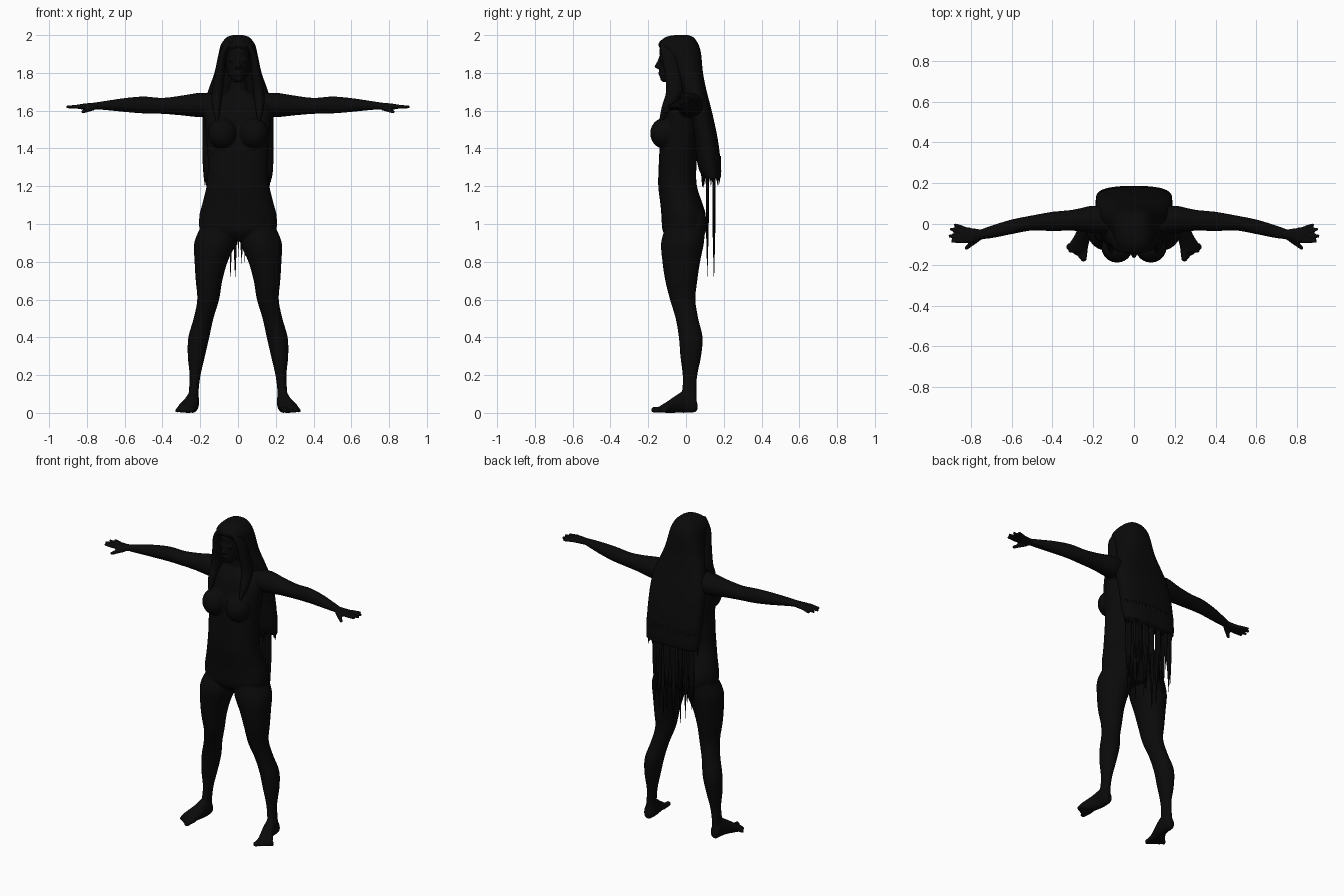
import bpy
import bmesh
import math
import random
from mathutils import Matrix, Vector

random.seed(4)
cube = bpy.data.objects.get("Cube")
if cube:
    bpy.data.objects.remove(cube, do_unlink=True)

black = bpy.data.materials.new("near_black")
black.use_nodes = True
tone = (0.003, 0.003, 0.003, 1)
black.diffuse_color = tone
black.node_tree.nodes["Principled BSDF"].inputs["Base Color"].default_value = tone


def spline(rows, steps):
    """Smoothly interpolate between the rows of a cross-section list."""
    result = []
    for i in range(len(rows) - 1):
        a, b, c, d = (rows[max(i - 1, 0)], rows[i], rows[i + 1], rows[min(i + 2, len(rows) - 1)])
        for k in range(steps):
            t = k / steps
            result.append([q + t * (r - p) / 2 + t * t * (2 * p - 5 * q + 4 * r - s) / 2
                           + t ** 3 * (3 * q - p - 3 * r + s) / 2
                           for p, q, r, s in zip(a, b, c, d)])
    return result + [rows[-1]]


def loft(bm, axis, rows, power=2, seg=28, steps=5):
    """Rows are (position along axis, u min, u max, v min, v max)."""
    rings = []
    for t, u0, u1, v0, v1 in spline(rows, steps):
        ring = []
        for k in range(seg):
            ang = math.tau * k / seg
            c, s = math.cos(ang), math.sin(ang)
            u = (u0 + u1) / 2 + (u1 - u0) / 2 * math.copysign(abs(c) ** (2 / power), c)
            v = (v0 + v1) / 2 + (v1 - v0) / 2 * math.copysign(abs(s) ** (2 / power), s)
            ring.append(bm.verts.new({"x": (t, u, v), "y": (u, t, v), "z": (u, v, t)}[axis]))
        rings.append(ring)
    for a, b in zip(rings, rings[1:]):
        for k in range(seg):
            n = (k + 1) % seg
            bm.faces.new((a[k], a[n], b[n], b[k]))
    bm.faces.new(rings[0])
    bm.faces.new(rings[-1])


def column(bm, rows, **options):
    """Symmetric loft up z; rows are (z, half width, front, back)."""
    loft(bm, "z", [(z, -w, w, f, b) for z, w, f, b in rows], **options)


def ball(bm, loc, radii):
    bmesh.ops.create_uvsphere(bm, u_segments=20, v_segments=12, radius=1,
                              matrix=Matrix.Translation(loc) @ Matrix.Diagonal((*radii, 1)))


def digit(bm, start, end, r0, r1):
    """Tapered finger or toe with a round tip."""
    start, end = Vector(start), Vector(end)
    d = end - start
    turn = d.to_track_quat("Z", "Y").to_matrix().to_4x4()
    bmesh.ops.create_cone(bm, cap_ends=True, segments=12, radius1=r0, radius2=r1, depth=d.length,
                          matrix=Matrix.Translation((start + end) / 2) @ turn)
    ball(bm, end, (r1, r1, r1))


def mirror(bm):
    """Copy everything so far to the other side."""
    copy = bmesh.ops.duplicate(bm, geom=bm.verts[:] + bm.edges[:] + bm.faces[:])["geom"]
    verts = [g for g in copy if isinstance(g, bmesh.types.BMVert)]
    bmesh.ops.scale(bm, vec=(-1, 1, 1), verts=verts)


def finish(bm, name):
    bmesh.ops.recalc_face_normals(bm, faces=bm.faces[:])
    mesh = bpy.data.meshes.new(name)
    bm.to_mesh(mesh)
    bm.free()
    mesh.shade_smooth()
    mesh.materials.append(black)
    obj = bpy.data.objects.new(name, mesh)
    bpy.context.collection.objects.link(obj)
    return obj


body = bmesh.new()

# Leg
loft(body, "z", [
    (.98, .01, .2, -.11, .1), (.9, .012, .232, -.132, .095), (.8, .055, .23, -.125, .075),
    (.7, .083, .224, -.11, .06), (.6, .1, .216, -.085, .05), (.5, .13, .235, -.055, .065),
    (.4, .152, .263, -.038, .088), (.3, .175, .266, -.03, .08), (.2, .198, .256, -.018, .06),
    (.12, .208, .26, -.02, .055), (.04, .21, .27, -.03, .058)])

# Foot and toes
loft(body, "y", [
    (.06, .222, .255, .015, .05), (.045, .21, .268, .003, .09), (0, .205, .272, 0, .12),
    (-.05, .21, .288, 0, .095), (-.1, .222, .318, 0, .06), (-.14, .232, .322, .002, .036)])
for i in range(5):
    x = .247 + .019 * i
    r = .016 if i == 0 else .011
    digit(body, (x - .008, -.1, .02), (x, -.17 + .014 * i, r), r, r)

# Arm
loft(body, "x", [
    (.12, -.05, .08, 1.57, 1.69), (.2, -.045, .09, 1.565, 1.695), (.3, -.033, .07, 1.575, 1.68),
    (.4, -.035, .06, 1.583, 1.668), (.5, -.032, .042, 1.585, 1.675), (.6, -.05, .022, 1.593, 1.667),
    (.7, -.07, -.008, 1.603, 1.652), (.76, -.075, -.03, 1.608, 1.643)])

# Hand and fingers
loft(body, "x", [
    (.73, -.072, -.028, 1.607, 1.645), (.78, -.086, -.022, 1.605, 1.641),
    (.82, -.096, -.014, 1.606, 1.637), (.85, -.092, -.014, 1.61, 1.632)])
for y0, x1, y1 in ((-.024, .875, -.004), (-.044, .896, -.026), (-.064, .903, -.058), (-.084, .89, -.084)):
    digit(body, (.83, y0, 1.622), (x1, y1, 1.62), .012, .009)
digit(body, (.765, -.07, 1.618), (.822, -.118, 1.594), .017, .01)

# Bust, buttock, eyelid
ball(body, (.083, -.115, 1.48), (.077, .075, .082))
ball(body, (.09, .045, 1.0), (.09, .066, .1))
ball(body, (.031, -.128, 1.868), (.017, .012, .009))
mirror(body)

# Torso
column(body, [
    (.91, .09, -.08, .06), (.96, .195, -.122, .095), (1.04, .205, -.13, .105), (1.1, .191, -.135, .09),
    (1.2, .167, -.147, .058), (1.3, .16, -.145, .055), (1.4, .163, -.14, .064), (1.5, .172, -.13, .075),
    (1.6, .175, -.112, .08), (1.66, .14, -.09, .075), (1.7, .07, -.065, .06)], power=2.3)

# Neck and head
column(body, [(1.64, .075, -.08, .06), (1.7, .056, -.062, .05), (1.8, .052, -.06, .05)])
column(body, [
    (1.752, .02, -.125, -.08), (1.765, .034, -.136, -.04), (1.79, .052, -.139, .03),
    (1.83, .067, -.14, .065), (1.88, .075, -.138, .075), (1.93, .073, -.14, .068), (1.98, .04, -.1, .03)])

# Nose and lips
column(body, [(1.885, .008, -.144, -.11), (1.85, .012, -.158, -.11),
              (1.832, .017, -.169, -.11), (1.82, .012, -.15, -.11)])
ball(body, (0, -.134, 1.803), (.024, .014, .006))
ball(body, (0, -.132, 1.792), (.021, .014, .007))

figure = finish(body, "body")
skin = figure.modifiers.new("blend", "REMESH")
skin.mode = "VOXEL"
skin.voxel_size = .006
skin.use_smooth_shade = True
relax = figure.modifiers.new("relax", "SMOOTH")
relax.factor = .5
relax.iterations = 5

# Main mass of long hair, opening at the face and falling behind the shoulders
hair = bmesh.new()
column(hair, [
    (2.0, .025, -.06, .01), (1.988, .06, -.11, .04), (1.95, .09, -.146, .066), (1.9, .103, -.115, .08),
    (1.8, .125, -.06, .09), (1.7, .16, -.02, .11), (1.6, .185, .005, .136), (1.45, .188, .04, .168),
    (1.3, .186, .065, .186), (1.24, .178, .095, .183)], power=2.6, seg=48)
finish(hair, "long_hair")

# Locks that frame the face and fall to the chest
locks = bmesh.new()
loft(locks, "z", [
    (1.965, .015, .06, -.14, -.08), (1.9, .06, .1, -.132, -.05), (1.8, .07, .122, -.113, -.03),
    (1.7, .08, .138, -.106, -.02), (1.62, .092, .137, -.128, -.07), (1.53, .106, .112, -.145, -.135)])
mirror(locks)
finish(locks, "front_locks")


def strand(bm, x, y, top, bottom, width):
    """Flat wisp tapering to a point."""
    mid = (top + bottom) / 2
    thin = width * .55
    drift = random.uniform(-.008, .008)
    loft(bm, "z", [(top, x - width, x + width, y - thin, y + thin),
                   (mid, x - width * .9, x + width * .9, y - thin, y + thin),
                   (bottom, x + drift - .001, x + drift + .001, y - .001, y + .001)], seg=8, steps=4)


# Ragged hem and long trailing wisps
wisps = bmesh.new()
for i in range(44):
    ang = math.tau * i / 44
    strand(wisps, .172 * math.copysign(abs(math.cos(ang)) ** .7, math.cos(ang)), .132 + .045 * math.sin(ang),
           1.36, random.uniform(1.19, 1.27), .014)
for i in range(30):
    x = -.15 + .3 * i / 29
    strand(wisps, x, random.choice((.113, .148)), 1.32,
           random.uniform(.7, .95) + abs(x) * .4, random.uniform(.009, .015))
finish(wisps, "hair_wisps")
